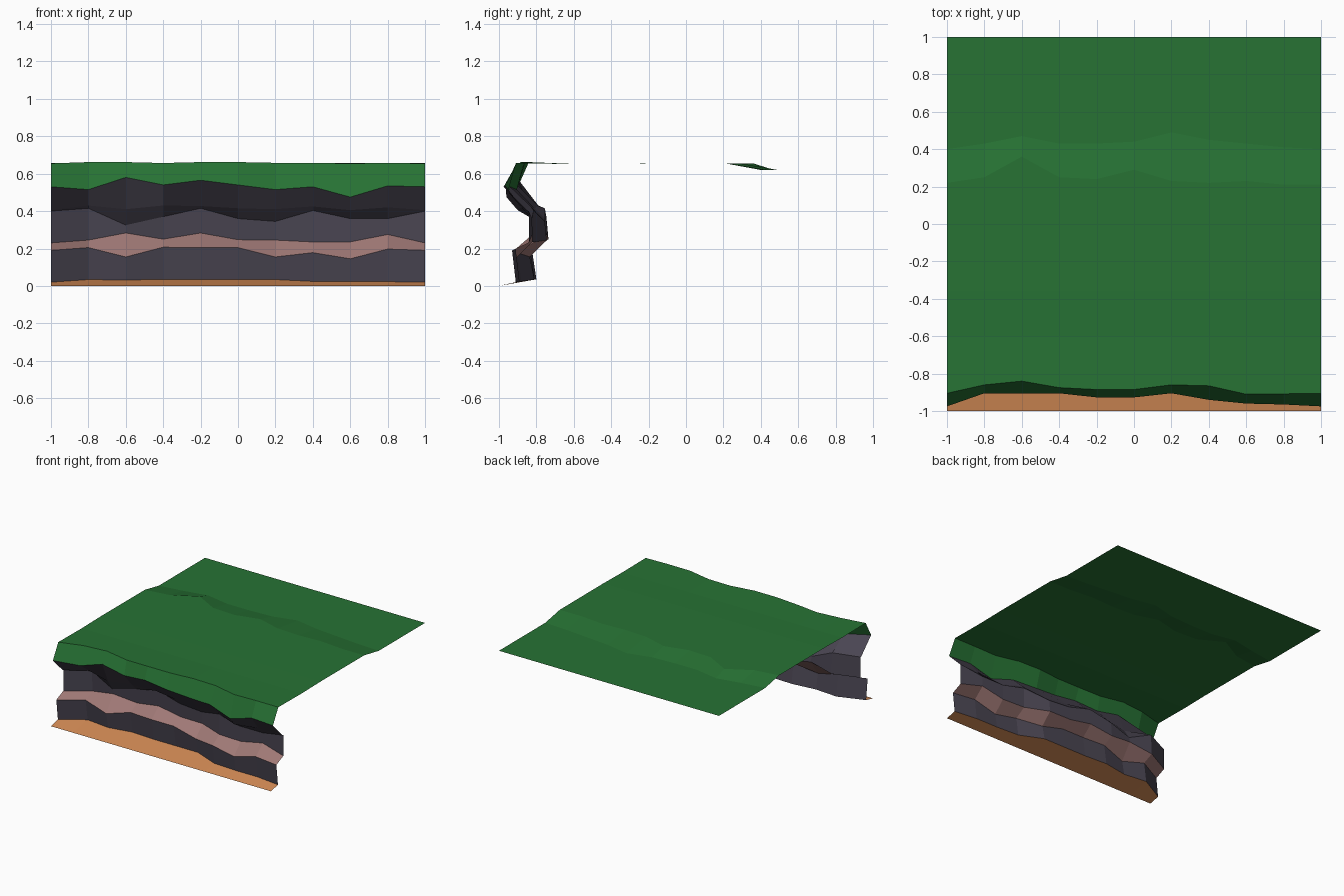
import bpy
import bmesh

if "Cube" in bpy.data.objects:
    bpy.data.objects.remove(bpy.data.objects["Cube"])

COLS = 11
xs = [-1 + 0.2 * i for i in range(COLS)]


def mat(name, col):
    m = bpy.data.materials.new(name)
    m.diffuse_color = (*col, 1)
    m.use_nodes = True
    m.node_tree.nodes["Principled BSDF"].inputs["Base Color"].default_value = m.diffuse_color
    return m


grass = mat("grass green", (0.020, 0.168, 0.034))
sand = mat("beach sand", (0.66, 0.26, 0.092))
rock = mat("dark rock", (0.068, 0.060, 0.084))
ledge = mat("pale ledge rock", (0.35, 0.19, 0.18))


def row(y, z):
    """One contour line across the tile; y and z are constants or per-column lists."""
    ys = y if isinstance(y, list) else [y] * COLS
    zs = z if isinstance(z, list) else [z] * COLS
    return list(zip(xs, ys, zs))


def strip(name, rows, mats, rule=lambda r: 0):
    """Skin neighbouring contour lines with flat quads."""
    bm = bmesh.new()
    vs = [[bm.verts.new(p) for p in r] for r in rows]
    for r in range(len(rows) - 1):
        for c in range(COLS - 1):
            f = bm.faces.new((vs[r][c], vs[r][c + 1], vs[r + 1][c + 1], vs[r + 1][c]))
            f.material_index = rule(r)
    me = bpy.data.meshes.new(name)
    bm.to_mesh(me)
    bm.free()
    for m in mats:
        me.materials.append(m)
    ob = bpy.data.objects.new(name, me)
    bpy.context.collection.objects.link(ob)


# how far each column of the cliff is set back
back = [0, .10, .08, .11, .10, .10, .10, .03, .02, .02, 0]

# contour lines from the beach up to the overhang
front = row(-1.0, 0.0)
foot = row([-.91 + d for d in back], [.02 + .14 * d for d in back])
ledge_low = row([-.93 + d * .95 for d in back],
                [.19, .205, .155, .207, .205, .205, .155, .178, .145, .197, .19])
ledge_top = row([-.84 + d * .95 for d in back],
                [.23, .245, .283, .25, .283, .247, .245, .235, .235, .275, .23])
wall_top = row([-.84 + d * .85 for d in back],
               [.40, .415, .325, .37, .415, .36, .345, .403, .36, .36, .40])
under = row([-.85, -.79, -.83, -.81, -.79, -.81, -.83, -.83, -.90, -.88, -.85],
            [.405, .43, .41, .43, .427, .415, .41, .425, .405, .42, .405])
turf_low = row([-.975, -.905, -.905, -.905, -.927, -.927, -.905, -.94, -.96, -.965, -.975],
               [.53, .515, .58, .54, .565, .54, .515, .53, .475, .535, .53])

# contour lines of the grassy plateau, with a shallow step down to the back
lip = row([-.905, -.86, -.84, -.875, -.885, -.885, -.86, -.865, -.91, -.908, -.905],
          [.655, .662, .662, .657, .662, .662, .658, .657, .655, .657, .655])
dip = row(-.60, .652)
level = row(-.36, .656)
step_top = row([.22, .25, .36, .25, .24, .29, .23, .22, .23, .21, .21], .655)
step_low = row([.40, .43, .47, .43, .43, .44, .49, .45, .43, .41, .40], .62)
rear = row(1.0, .62)

strip("beach", [front, foot], [sand])
strip("cliff_face", [foot, ledge_low, ledge_top, wall_top, under, turf_low],
      [rock, ledge], lambda r: 1 if r == 1 else 0)
strip("grass_plateau", [turf_low, lip, dip, level, step_top, step_low, rear], [grass])
